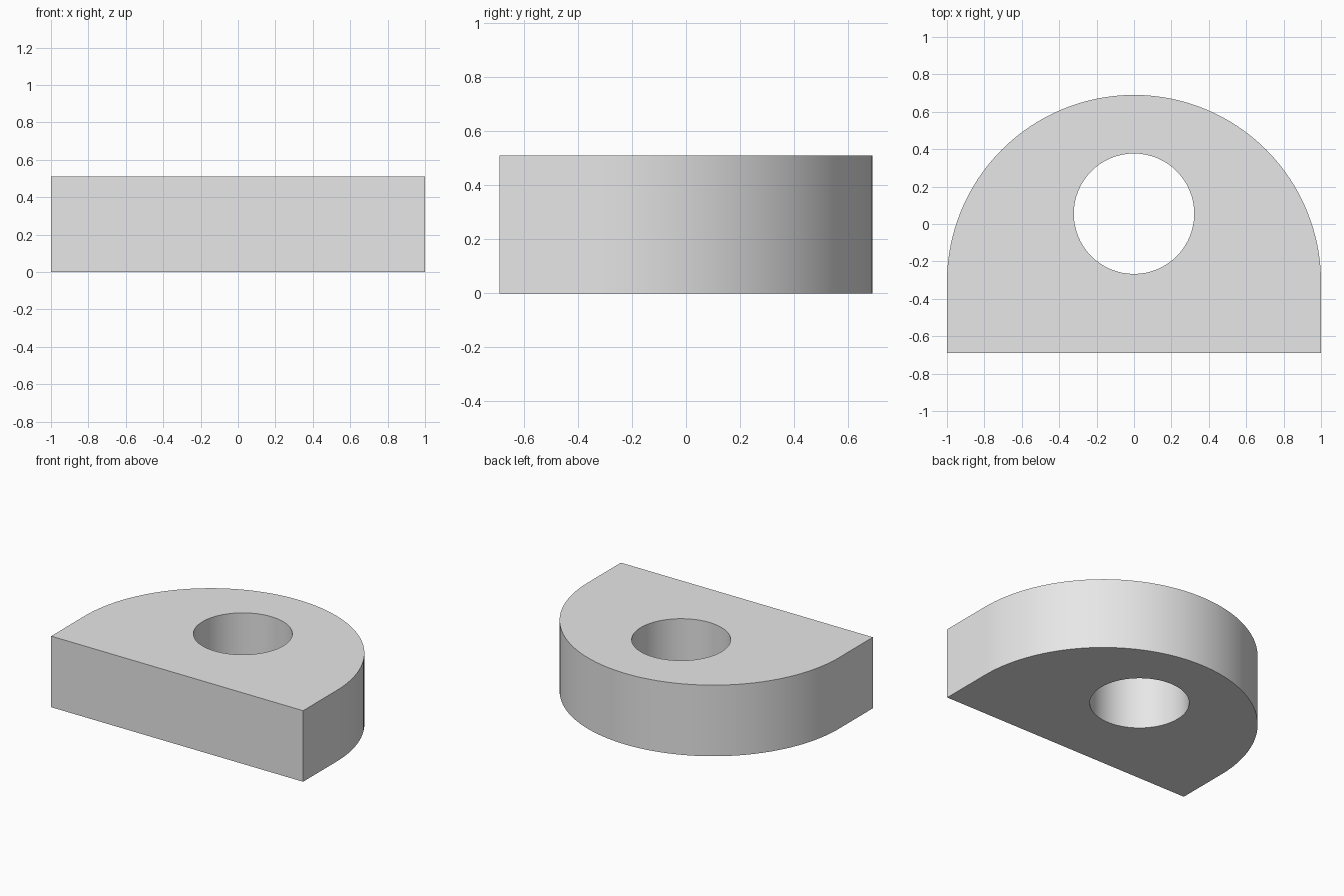
import bpy
import bmesh
from math import cos, sin, pi, radians

cube = bpy.data.objects.get("Cube")
if cube:
    bpy.data.objects.remove(cube, do_unlink=True)

HEIGHT = 0.51
FRONT_Y = -0.69
ARC_Y, ARC_R = -0.31, 1.0
HOLE_Y, HOLE_R = 0.055, 0.322
SEGMENTS = 64


def arc(cy, radius, sweep, count):
    """Points on an arc starting at +x and turning counter-clockwise."""
    return [(radius * cos(sweep * i / SEGMENTS), cy + radius * sin(sweep * i / SEGMENTS))
            for i in range(count)]


def add_loop(bm, points):
    verts = [bm.verts.new((x, y, 0)) for x, y in points]
    return [bm.edges.new((a, b)) for a, b in zip(verts, verts[1:] + verts[:1])]


# Plain grey material
grey = bpy.data.materials.new("light grey")
grey.use_nodes = True
grey.diffuse_color = (0.8, 0.8, 0.8, 1)
grey.node_tree.nodes["Principled BSDF"].inputs["Base Color"].default_value = grey.diffuse_color

# Round-backed outline and round hole, filled between
bm = bmesh.new()
outline = [(-1, FRONT_Y), (1, FRONT_Y)] + arc(ARC_Y, ARC_R, pi, SEGMENTS + 1)
hole = arc(HOLE_Y, HOLE_R, 2 * pi, SEGMENTS)
edges = add_loop(bm, outline) + add_loop(bm, hole)
bmesh.ops.triangle_fill(bm, edges=edges, use_beauty=True, use_dissolve=False)

# Raise the flat profile into a solid block
raised = bmesh.ops.extrude_face_region(bm, geom=bm.faces[:], use_keep_orig=True)
top = [v for v in raised["geom"] if isinstance(v, bmesh.types.BMVert)]
bmesh.ops.translate(bm, verts=top, vec=(0, 0, HEIGHT))
bmesh.ops.recalc_face_normals(bm, faces=bm.faces[:])

mesh = bpy.data.meshes.new("pierced_block")
bm.to_mesh(mesh)
bm.free()
mesh.materials.append(grey)
block = bpy.data.objects.new("pierced_block", mesh)
bpy.context.collection.objects.link(block)

# Smooth curved walls with sharp rims
bpy.ops.object.select_all(action="DESELECT")
block.select_set(True)
bpy.context.view_layer.objects.active = block
bpy.ops.object.shade_smooth_by_angle(angle=radians(30))
